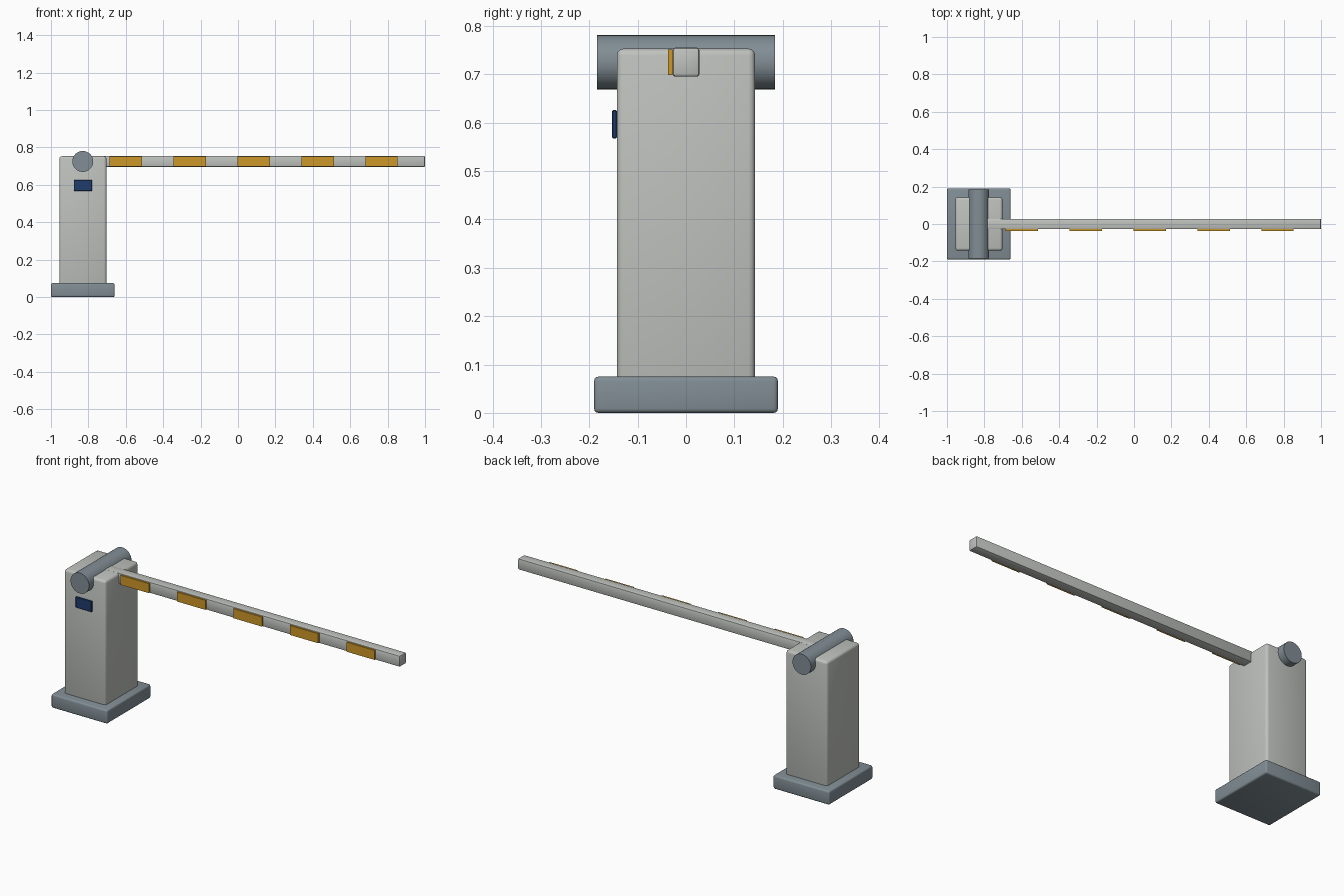
import bpy, math

if "Cube" in bpy.data.objects:
    bpy.data.objects.remove(bpy.data.objects["Cube"])

def material(name, rgb):
    m = bpy.data.materials.new(name)
    m.diffuse_color = (*rgb, 1)
    m.use_nodes = True
    m.node_tree.nodes["Principled BSDF"].inputs["Base Color"].default_value = m.diffuse_color
    return m

LIGHT = material("light_grey", (0.52, 0.54, 0.51))
STEEL = material("blue_grey", (0.22, 0.27, 0.30))
AMBER = material("amber", (0.61, 0.31, 0.022))
NAVY = material("navy", (0.014, 0.045, 0.15))

def box(name, lo, hi, mat, bevel=0.0, segments=3):
    bpy.ops.mesh.primitive_cube_add(size=1, location=[(a + b) / 2 for a, b in zip(lo, hi)])
    ob = bpy.context.object
    ob.name = name
    ob.scale = [b - a for a, b in zip(lo, hi)]
    bpy.ops.object.transform_apply(location=False, rotation=False, scale=True)
    ob.data.materials.append(mat)
    if bevel:
        mod = ob.modifiers.new("rounded_edges", 'BEVEL')
        mod.width = bevel
        mod.segments = segments
        bpy.ops.object.modifier_apply(modifier=mod.name)
        bpy.ops.object.shade_smooth_by_angle(angle=math.radians(35))
    return ob

# Foot plate and cabinet
box("base_plate", (-1.0, -0.19, 0.0), (-0.66, 0.19, 0.075), STEEL, 0.009)
box("cabinet", (-0.955, -0.143, 0.06), (-0.703, 0.143, 0.753), LIGHT, 0.014)

# Pivot drum running front to back through the cabinet top
bpy.ops.mesh.primitive_cylinder_add(vertices=32, radius=0.056, depth=0.368,
                                    location=(-0.83, 0, 0.725),
                                    rotation=(math.pi / 2, 0, 0))
drum = bpy.context.object
drum.name = "pivot_drum"
drum.data.materials.append(STEEL)
bpy.ops.object.shade_smooth_by_angle(angle=math.radians(35))

# Barrier arm
box("barrier_arm", (-0.79, -0.028, 0.695), (1.0, 0.028, 0.755), LIGHT, 0.006, 2)

# Warning stripes on the front of the arm
for i in range(5):
    x = -0.60 + i * 0.342
    box(f"warning_stripe_{i + 1}", (x - 0.086, -0.037, 0.699), (x + 0.086, -0.0275, 0.751), AMBER)

# Control panel on the cabinet front
box("control_panel", (-0.878, -0.1525, 0.567), (-0.781, -0.143, 0.626), NAVY, 0.002, 1)
